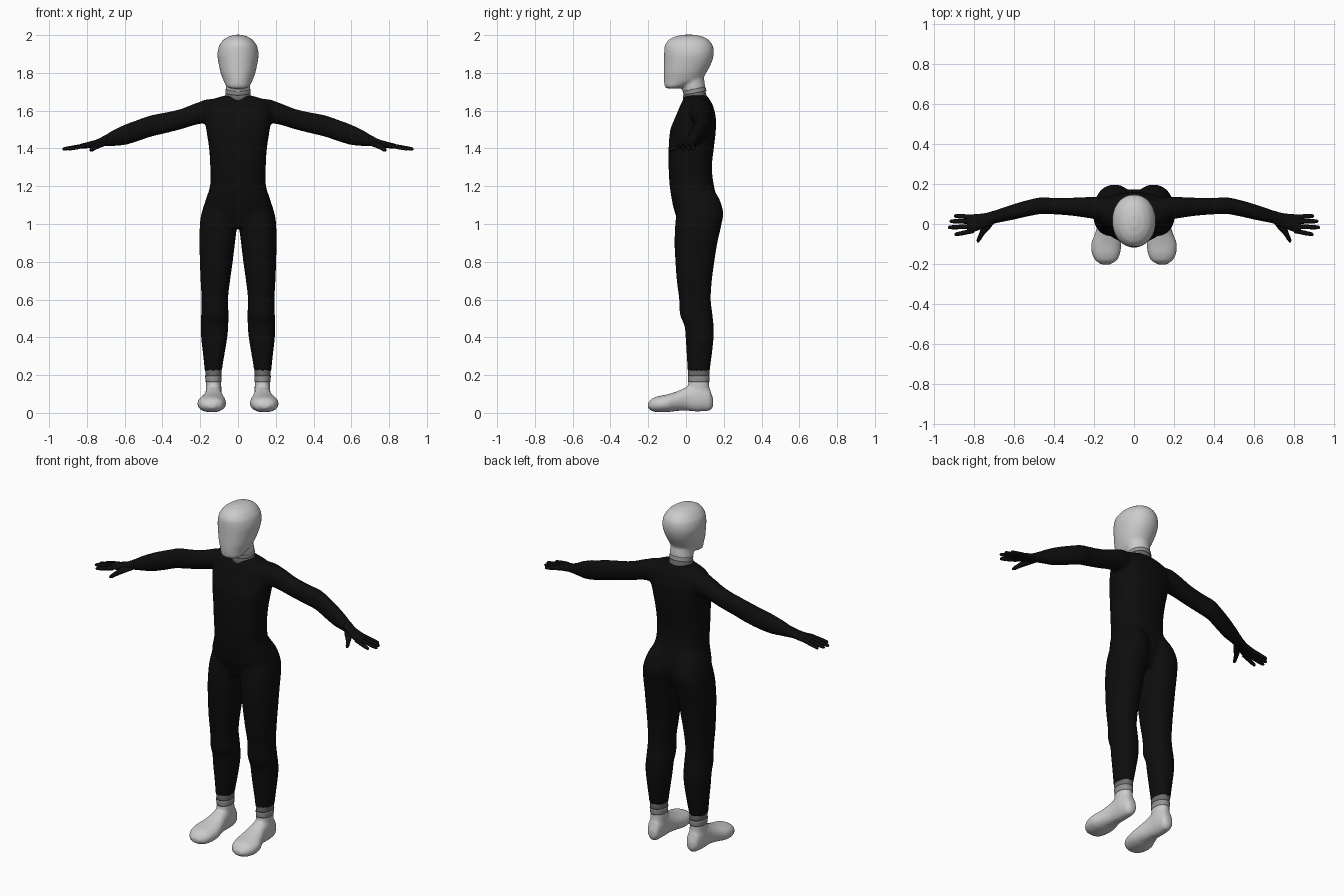
import bpy, bmesh, math
from mathutils import Vector


def material(name, value):
    m = bpy.data.materials.new(name)
    m.diffuse_color = (value, value, value, 1)
    return m


BLACK = material("black suit", 0.004)
LIGHT = material("light grey", 0.6)
MID = material("mid grey", 0.3)
DARK = material("dark grey", 0.16)


def smooth_path(stations, steps):
    """Catmull-Rom interpolation through the stations."""
    pts = [Vector(s) for s in stations]
    out = []
    for i in range(len(pts) - 1):
        a, b, c, d = pts[max(i - 1, 0)], pts[i], pts[i + 1], pts[min(i + 2, len(pts) - 1)]
        for k in range(steps):
            t = k / steps
            p = b * 2 + (c - a) * t + (a * 2 - b * 5 + c * 4 - d) * t**2 + (b * 3 - a - c * 3 + d) * t**3
            p = p * 0.5
            p[0] = b[0] + (c[0] - b[0]) * t
            out.append(p)
    return out + [pts[-1]]


def loft(bm, axis, stations, sides=(1,), n=24, power=2.2, shear=0.0, steps=4):
    """Stations are (position on axis, min/max of first other axis, min/max of second)."""
    for side in sides:
        rings = []
        for t, u0, u1, v0, v1 in smooth_path(stations, steps):
            ring = []
            for k in range(n):
                a = math.tau * k / n
                c, s = math.cos(a), math.sin(a)
                u = (u0 + u1) / 2 + (u1 - u0) / 2 * math.copysign(abs(c) ** (2 / power), c)
                v = (v0 + v1) / 2 + (v1 - v0) / 2 * math.copysign(abs(s) ** (2 / power), s)
                x, y, z = {"x": (t, u, v), "y": (u, t, v), "z": (u, v, t)}[axis]
                ring.append(bm.verts.new((x * side, y, z + shear * (y - 0.045))))
            rings.append(ring)
        for r, q in zip(rings, rings[1:]):
            for k in range(n):
                bm.faces.new((r[k], r[(k + 1) % n], q[(k + 1) % n], q[k]))
        bm.faces.new(rings[0])
        bm.faces.new(rings[-1])


def finish(bm, name, mat, voxel=None, smooth=4):
    bmesh.ops.recalc_face_normals(bm, faces=bm.faces)
    mesh = bpy.data.meshes.new(name)
    bm.to_mesh(mesh)
    bm.free()
    mesh.materials.append(mat)
    mesh.shade_smooth()
    ob = bpy.data.objects.new(name, mesh)
    bpy.context.collection.objects.link(ob)
    if voxel:  # fuse overlapping volumes into one skin
        r = ob.modifiers.new("fuse", "REMESH")
        r.mode = "VOXEL"
        r.voxel_size = voxel
        r.use_smooth_shade = True
        s = ob.modifiers.new("soften", "SMOOTH")
        s.factor = 0.5
        s.iterations = smooth
    return ob


BOTH = (1, -1)

# Body suit: torso, legs and arms fused together
bm = bmesh.new()
loft(bm, "z", [
    (0.98, -0.10, 0.10, -0.03, 0.14), (1.05, -0.17, 0.17, -0.055, 0.165),
    (1.10, -0.178, 0.178, -0.07, 0.172), (1.20, -0.148, 0.148, -0.086, 0.148),
    (1.30, -0.147, 0.147, -0.092, 0.137), (1.40, -0.153, 0.153, -0.092, 0.147),
    (1.50, -0.168, 0.168, -0.083, 0.158), (1.57, -0.18, 0.18, -0.055, 0.157),
    (1.63, -0.175, 0.175, -0.03, 0.142), (1.66, -0.14, 0.14, -0.015, 0.125),
    (1.68, -0.075, 0.075, -0.008, 0.112)], n=40, power=2.4)
loft(bm, "z", [
    (0.22, 0.085, 0.177, 0.008, 0.126), (0.30, 0.073, 0.184, 0.004, 0.136),
    (0.40, 0.057, 0.195, -0.002, 0.146), (0.46, 0.052, 0.197, -0.008, 0.146),
    (0.52, 0.05, 0.195, -0.032, 0.14), (0.60, 0.053, 0.193, -0.036, 0.131),
    (0.70, 0.042, 0.198, -0.049, 0.137), (0.80, 0.028, 0.202, -0.056, 0.15),
    (0.90, 0.016, 0.204, -0.061, 0.166), (1.00, 0.004, 0.202, -0.057, 0.188),
    (1.06, 0.0, 0.192, -0.05, 0.197), (1.13, 0.005, 0.168, -0.04, 0.178),
    (1.20, 0.02, 0.13, -0.02, 0.14)], BOTH, n=32)
loft(bm, "x", [
    (0.08, 0.0, 0.12, 1.54, 1.66), (0.15, 0.01, 0.135, 1.53, 1.662),
    (0.20, 0.025, 0.136, 1.53, 1.648), (0.30, 0.04, 0.132, 1.502, 1.61),
    (0.40, 0.048, 0.13, 1.477, 1.588), (0.46, 0.05, 0.134, 1.462, 1.576),
    (0.53, 0.038, 0.12, 1.438, 1.552), (0.60, 0.022, 0.1, 1.418, 1.526),
    (0.67, 0.008, 0.077, 1.412, 1.492), (0.74, -0.006, 0.055, 1.411, 1.45)], BOTH)
finish(bm, "body_suit", BLACK, 0.009, 6)

# Hands: palm, thumb and four fingers
bm = bmesh.new()
loft(bm, "x", [
    (0.69, 0.004, 0.068, 1.413, 1.476), (0.74, -0.016, 0.055, 1.41, 1.451),
    (0.78, -0.032, 0.05, 1.403, 1.438), (0.82, -0.044, 0.047, 1.4, 1.428),
    (0.835, -0.035, 0.04, 1.403, 1.424)], BOTH, n=20)
for base_y, tip_y, tip_x in ((0.035, 0.04, 0.9), (0.012, 0.014, 0.922),
                             (-0.012, -0.017, 0.93), (-0.034, -0.053, 0.898)):
    finger = []
    for f, r in ((0, 0.0115), (0.5, 0.0115), (0.85, 0.01), (0.96, 0.008), (1, 0.003)):
        y = base_y + (tip_y - base_y) * f
        z = 1.416 - 0.019 * f
        finger.append((0.8 + (tip_x - 0.8) * f, y - r, y + r, z - r, z + r))
    loft(bm, "x", finger, BOTH, n=10, power=2, steps=2)
loft(bm, "y", [
    (0.02, 0.69, 0.74, 1.412, 1.445), (-0.02, 0.717, 0.763, 1.402, 1.432),
    (-0.05, 0.745, 0.775, 1.392, 1.418), (-0.08, 0.765, 0.786, 1.383, 1.404),
    (-0.092, 0.774, 0.784, 1.386, 1.397)], BOTH, n=12, power=2)
finish(bm, "hands", BLACK)

# Head and upper neck
bm = bmesh.new()
loft(bm, "z", [
    (1.718, -0.102, -0.05, -0.0, 0.0)[:1] + (-0.045, 0.045, -0.104, -0.035),
    (1.73, -0.062, 0.062, -0.113, 0.01), (1.76, -0.077, 0.077, -0.117, 0.08),
    (1.80, -0.092, 0.092, -0.118, 0.107), (1.85, -0.103, 0.103, -0.117, 0.134),
    (1.90, -0.109, 0.109, -0.116, 0.147), (1.945, -0.1, 0.1, -0.112, 0.142),
    (1.975, -0.078, 0.078, -0.092, 0.12), (1.992, -0.052, 0.052, -0.06, 0.09),
    (2.002, -0.02, 0.02, -0.02, 0.05)], n=36, power=2.1)
loft(bm, "z", [
    (1.708, -0.065, 0.065, -0.017, 0.102), (1.75, -0.065, 0.065, -0.025, 0.097),
    (1.80, -0.07, 0.07, -0.03, 0.09)], n=32, power=2, shear=0.2)
finish(bm, "head", LIGHT, 0.008, 4)

# Collar bands, slanted down toward the front
for name, mat, z0, z1, g in (("collar_lower_band", DARK, 1.655, 1.693, 0.003),
                             ("collar_upper_band", MID, 1.693, 1.714, 0.0)):
    bm = bmesh.new()
    loft(bm, "z", [(z0, -0.067 - g, 0.067 + g, -0.013 - g, 0.108 + g),
                   (z1, -0.066, 0.066, -0.017, 0.103)], n=32, power=2, shear=0.2)
    finish(bm, name, mat)

# Feet with ankles
bm = bmesh.new()
loft(bm, "y", [
    (0.143, 0.105, 0.148, 0.03, 0.08), (0.125, 0.092, 0.165, 0.012, 0.13),
    (0.08, 0.086, 0.174, 0.008, 0.155), (0.04, 0.085, 0.175, 0.008, 0.155),
    (0.0, 0.08, 0.18, 0.012, 0.136), (-0.05, 0.069, 0.196, 0.01, 0.113),
    (-0.10, 0.063, 0.214, 0.004, 0.098), (-0.15, 0.07, 0.21, 0.004, 0.088),
    (-0.182, 0.085, 0.193, 0.01, 0.075), (-0.202, 0.115, 0.168, 0.025, 0.052)], BOTH, n=28)
loft(bm, "z", [
    (0.08, 0.088, 0.172, 0.01, 0.13), (0.13, 0.088, 0.17, 0.01, 0.124),
    (0.172, 0.089, 0.17, 0.012, 0.122)], BOTH)
finish(bm, "feet", LIGHT, 0.008, 3)

# Ankle cuff bands
for name, mat, z0, z1 in (("cuff_lower_band", MID, 0.163, 0.195),
                          ("cuff_upper_band", DARK, 0.195, 0.232)):
    bm = bmesh.new()
    loft(bm, "z", [(z0, 0.088, 0.171, 0.011, 0.123), (z1, 0.087, 0.174, 0.01, 0.125)], BOTH)
    finish(bm, name, mat)
